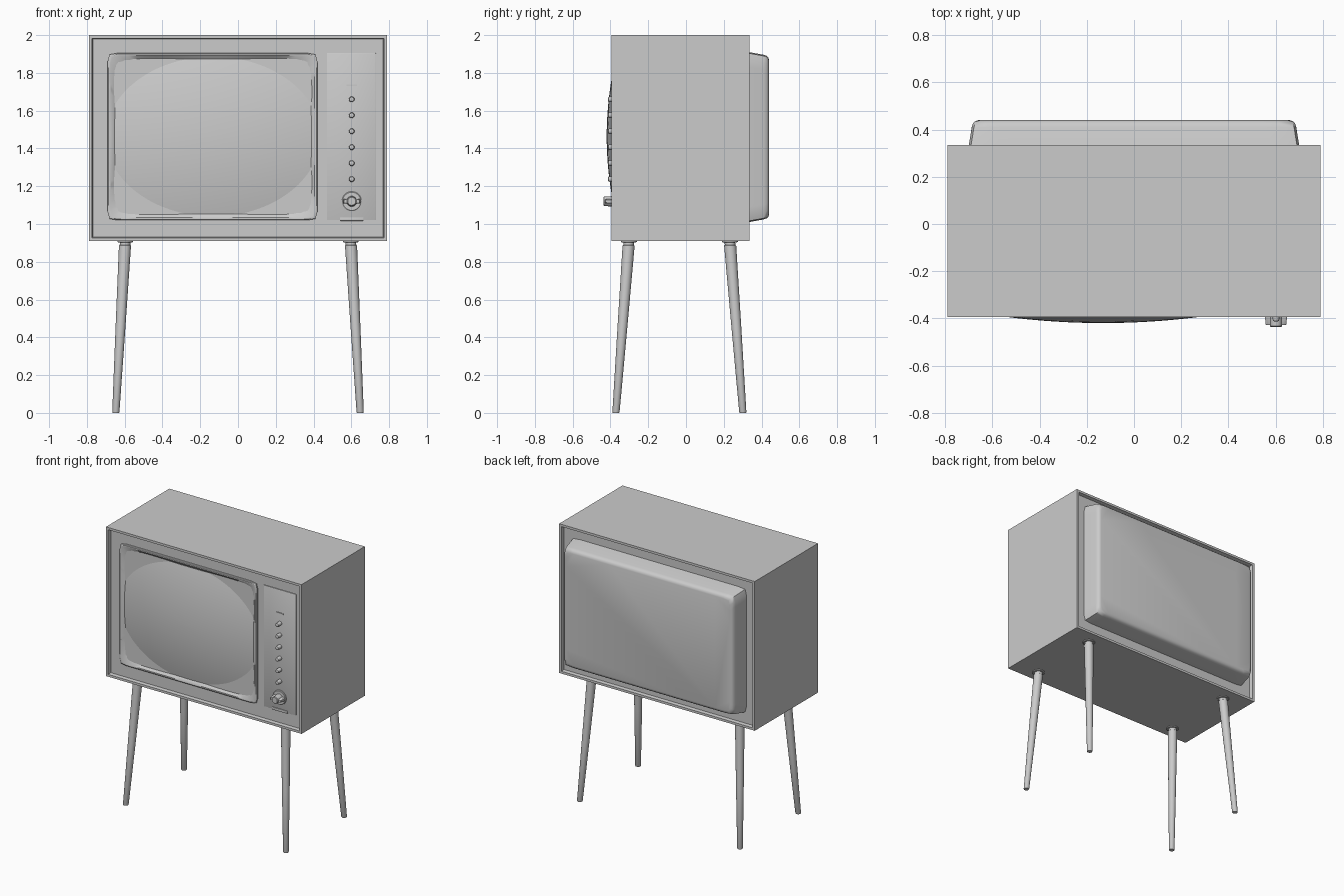
import bpy, bmesh, math

if "Cube" in bpy.data.objects:
    bpy.data.objects.remove(bpy.data.objects["Cube"])

PANEL_Y = -0.37          # recessed front panel
SX, SZ = -0.132, 1.463   # screen centre


def finish(name, bm, angle=35):
    bmesh.ops.recalc_face_normals(bm, faces=bm.faces)
    me = bpy.data.meshes.new(name)
    bm.to_mesh(me)
    bm.free()
    ob = bpy.data.objects.new(name, me)
    bpy.context.collection.objects.link(ob)
    bpy.ops.object.select_all(action='DESELECT')
    ob.select_set(True)
    bpy.context.view_layer.objects.active = ob
    bpy.ops.object.shade_smooth_by_angle(angle=math.radians(angle))
    return ob


def loft(name, rings, cyclic=False, angle=35):
    """Skin a list of point rings; cap the ends or join last to first."""
    bm = bmesh.new()
    vs = [[bm.verts.new(p) for p in r] for r in rings]
    n = len(vs[0])
    pairs = list(zip(vs, vs[1:])) + ([(vs[-1], vs[0])] if cyclic else [])
    for a, b in pairs:
        for i in range(n):
            j = (i + 1) % n
            bm.faces.new((a[i], a[j], b[j], b[i]))
    if not cyclic:
        bm.faces.new(vs[0])
        bm.faces.new(vs[-1])
    return finish(name, bm, angle)


def outline(power, count):
    """Unit superellipse: 2 is a circle, large powers near a square."""
    pts = []
    for i in range(count):
        t = 2 * math.pi * i / count
        c, s = math.cos(t), math.sin(t)
        k = (abs(c) ** power + abs(s) ** power) ** (-1 / power)
        pts.append((c * k, s * k))
    return pts


def ring_y(cx, cz, y, hw, hh, power=2, count=32):
    return [(cx + u * hw, y, cz + v * hh) for u, v in outline(power, count)]


def box(name, x0, x1, y0, y1, z0, z1, bevel=0.0):
    bm = bmesh.new()
    bmesh.ops.create_cube(bm, size=1)
    for v in bm.verts:
        v.co = ((x0 + x1) / 2 + v.co.x * (x1 - x0),
                (y0 + y1) / 2 + v.co.y * (y1 - y0),
                (z0 + z1) / 2 + v.co.z * (z1 - z0))
    if bevel:
        bmesh.ops.bevel(bm, geom=bm.edges[:], offset=bevel, segments=2,
                        profile=0.5, affect='EDGES')
    return finish(name, bm)


# Cabinet: box with rimmed recesses at front and back
bm = bmesh.new()
bmesh.ops.create_cube(bm, size=1)
for v in bm.verts:
    v.co = (v.co.x * 1.58, -0.03 + v.co.y * 0.73, 1.455 + v.co.z * 1.09)
bmesh.ops.recalc_face_normals(bm, faces=bm.faces)
for f in [f for f in bm.faces if abs(f.normal.y) > 0.9]:
    bmesh.ops.inset_individual(bm, faces=[f], thickness=0.024, depth=0)
    bmesh.ops.inset_individual(bm, faces=[f], thickness=0.006, depth=-0.025)
finish("cabinet", bm, 20)

# Bulging rear cover
loft("back_cover", [ring_y(0, 1.46, y, w, h, 50, 128) for y, w, h in (
    (0.30, 0.706, 0.456), (0.41, 0.688, 0.436), (0.426, 0.683, 0.431),
    (0.436, 0.674, 0.422), (0.44, 0.66, 0.408))], angle=50)


# Barrel-shaped picture tube
def glass_y(dx, dz):
    return -0.42 + 0.156 * dx * dx + 0.28 * dz * dz


def tube_ring(scale, dy=0.0):
    pts = []
    for u, v in outline(8, 128):
        dx = 0.522 * u * (1 - 0.05 * v * v) * scale
        dz = 0.41 * v * (1 - 0.06 * u * u) * scale
        pts.append((SX + dx, glass_y(dx, dz) + dy, SZ + dz))
    return pts


loft("screen", [tube_ring(1.0, 0.03)] +
     [tube_ring(s) for s in (1, .97, .9, .8, .7, .6, .5, .4, .3, .2, .1, .02)])

# Screen surround, dipping towards the tube corners
FW, FH, FX, FZ = 0.555, 0.4425, -0.135, 1.4625
loft("screen_surround", [
    ring_y(FX, FZ, PANEL_Y + 0.01, FW, FH, 40, 128),
    ring_y(FX, FZ, -0.38, FW, FH, 40, 128),
    ring_y(FX, FZ, -0.384, FW - 0.005, FH - 0.005, 40, 128),
    ring_y(FX, FZ, -0.384, FW - 0.014, FH - 0.014, 36, 128),
    tube_ring(1.015, -0.004),
    tube_ring(1.0, 0.002),
    tube_ring(1.0, 0.03)], cyclic=True)

# Control plate with trim strips
KX = 0.602
box("control_plate", 0.47, 0.73, -0.375, -0.36, 1.02, 1.905, 0.002)
box("upper_trim", KX - 0.028, KX + 0.028, -0.379, -0.37, 1.73, 1.738)
box("lower_slot_plate", KX - 0.062, KX + 0.062, -0.381, -0.37, 1.017, 1.035, 0.002)

# Column of small knobs
for i in range(6):
    z = 1.66 - i * 0.0845
    loft("small_knob", [ring_y(KX, z, y, r, r, 2, 20) for y, r in (
        (-0.37, 0.015), (-0.405, 0.014), (-0.411, 0.012), (-0.413, 0.008))])

# Large channel knob: dial, grip bar and hub
DZ = 1.12
loft("dial_base", [ring_y(KX, DZ, y, r, r, 2, 40) for y, r in (
    (-0.37, 0.052), (-0.381, 0.052), (-0.384, 0.048))])
loft("dial_grip", [ring_y(KX, DZ, y, w, h, 8, 32) for y, w, h in (
    (-0.375, 0.048, 0.013), (-0.425, 0.044, 0.011), (-0.428, 0.041, 0.009))])
loft("dial_hub", [ring_y(KX, DZ, y, r, r, 2, 32) for y, r in (
    (-0.375, 0.028), (-0.433, 0.025), (-0.437, 0.021))])

# Splayed tapering legs with collars and mounting discs
circle = outline(2, 24)
for sx in (-1, 1):
    for sy, side in ((-1, "front"), (1, "rear")):
        def leg_ring(z, r):
            t = 1 - z / 0.91
            cx = sx * (0.597 + 0.05 * t)
            cy = -0.035 + sy * (0.267 + 0.069 * t)
            return [(cx + u * r, cy + v * r, z) for u, v in circle]

        loft(side + "_leg", [leg_ring(z, r) for z, r in (
            (0, 0.017), (0.004, 0.019), (0.45, 0.026), (0.885, 0.032),
            (0.888, 0.028), (0.915, 0.028))])
        loft(side + "_leg_mount", [leg_ring(z, r) for z, r in (
            (0.903, 0.038), (0.906, 0.042), (0.915, 0.042))])
